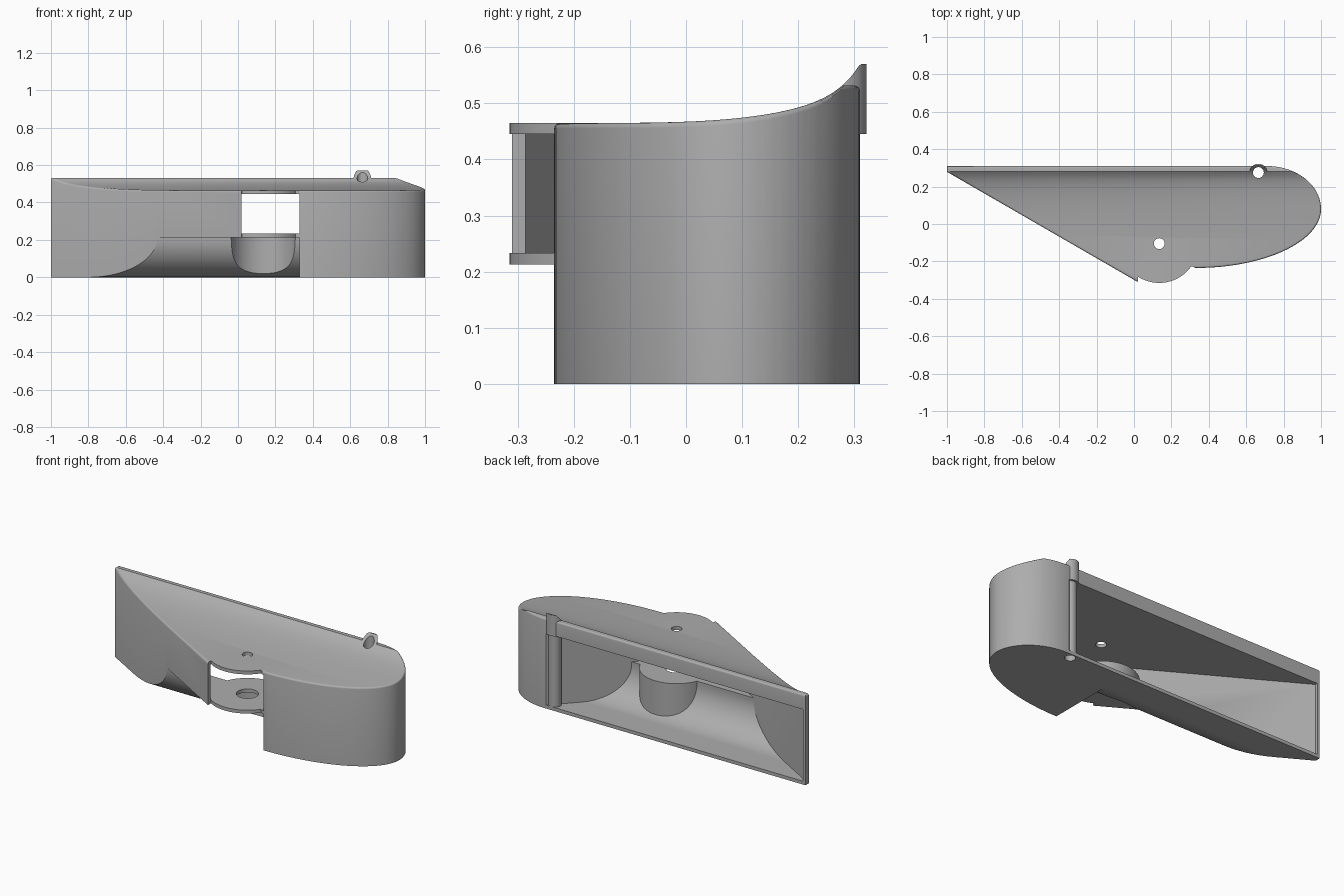
import bpy, bmesh, math
from mathutils import Vector

if "Cube" in bpy.data.objects:
    bpy.data.objects.remove(bpy.data.objects["Cube"])

grey = bpy.data.materials.new("plain_grey")
grey.use_nodes = True
COLOUR = (0.42, 0.42, 0.42, 1)
grey.diffuse_color = COLOUR
grey.node_tree.nodes["Principled BSDF"].inputs["Base Color"].default_value = COLOUR

PIVOT = (0.135, -0.105)
SCREW = (0.665, 0.275)
RIM = 0.465        # height of the flat front part of the lid
CEILING = 0.445
SHELF = 0.213      # underside of the lower lug
SLOPE = math.tan(math.radians(30))


def arc(cx, cy, rx, ry, a0, a1, n):
    """Points on an ellipse from angle a0 to a1 in degrees."""
    angles = [math.radians(a0 + (a1 - a0) * i / n) for i in range(n + 1)]
    return [(cx + rx * math.cos(a), cy + ry * math.sin(a)) for a in angles]


def prism(name, points, lo, hi, along_x=False):
    """Extrude a profile: xy upwards, or yz along x."""
    bm = bmesh.new()
    place = (lambda p: (lo, p[0], p[1])) if along_x else (lambda p: (p[0], p[1], lo))
    face = bm.faces.new([bm.verts.new(place(p)) for p in points])
    ext = bmesh.ops.extrude_face_region(bm, geom=[face])
    move = Vector((hi - lo, 0, 0)) if along_x else Vector((0, 0, hi - lo))
    bmesh.ops.translate(bm, vec=move, verts=[v for v in ext["geom"] if isinstance(v, bmesh.types.BMVert)])
    bmesh.ops.recalc_face_normals(bm, faces=bm.faces)
    mesh = bpy.data.meshes.new(name)
    bm.to_mesh(mesh)
    bm.free()
    mesh.materials.append(grey)
    obj = bpy.data.objects.new(name, mesh)
    bpy.context.collection.objects.link(obj)
    return obj


def cylinder(name, centre, r, lo, hi, n=64):
    return prism(name, arc(*centre, r, r, 0, 360, n)[:-1], lo, hi)


def boolean(obj, cutter, operation="DIFFERENCE"):
    mod = obj.modifiers.new("cut", "BOOLEAN")
    mod.operation, mod.object, mod.solver = operation, cutter, "EXACT"
    bpy.context.view_layer.objects.active = obj
    bpy.ops.object.modifier_apply(modifier=mod.name)
    bpy.data.objects.remove(cutter)


def sweep_lid(obj, limit, bevel=0.0):
    """Round the top rim, then lift the top along a curve rising to the back."""
    bm = bmesh.new()
    bm.from_mesh(obj.data)
    if bevel:
        lug = Vector(PIVOT)
        rim = [e for e in bm.edges if all(v.co.z > CEILING + 0.01 for v in e.verts)
               and all((v.co.xy - lug).length > 0.215 for v in e.verts)]
        bmesh.ops.bevel(bm, geom=rim, offset=bevel, segments=4, profile=0.5,
                        affect="EDGES", clamp_overlap=True)
    for i in range(1, 40):
        y = -0.2 + 0.52 * math.sqrt(i / 40)
        bmesh.ops.bisect_plane(bm, geom=bm.verts[:] + bm.edges[:] + bm.faces[:],
                               plane_co=(0, y, 0), plane_no=(0, 1, 0), dist=0.0002)
    for v in bm.verts:
        if v.co.z > CEILING - 0.02 and (bevel or v.co.z > CEILING + 0.01):
            t = min(1, max(0, (v.co.y + 0.24) / 0.55))
            v.co.z += min(0.065 * t ** 4 + 0.04 * t ** 16, limit)
    bm.to_mesh(obj.data)
    bm.free()


# Housing outline: straight back, pointed end, slanted front, lug, rounded end
tip_x, tip_y = 0.02, -0.31
outline = [(-1, 0.31), (-1, tip_y + SLOPE * (tip_x + 1)), (tip_x, tip_y)]
outline += arc(*PIVOT, 0.21, 0.21, -123, -35, 24)
outline += arc(0.33, 0.08, 0.67, 0.315, -90, 0, 32)
outline += arc(0.71, 0.08, 0.29, 0.23, 0, 90, 24)[1:]
housing = prism("housing", outline, 0, RIM)
sweep_lid(housing, 0.067, bevel=0.017)

# Hollow inside, open at the back and between the lugs
inner_y = tip_y + 0.024
room = [(-0.985, 0.5), (-0.985, inner_y + SLOPE * (tip_x + 0.985)), (tip_x, inner_y),
        (tip_x, -0.5), (0.33, -0.5), (0.33, -0.08), (0.70, 0.31), (0.70, 0.5)]
cavity = prism("cavity_cutter", room, -0.1, 0.7)
section = [(0.6, 0.02)] + arc(0.165, 0.215, 0.195, 0.195, 270, 180, 24)
section += [(-0.03, 0.233), (-0.6, 0.233), (-0.6, CEILING), (0.6, CEILING)]
boolean(cavity, prism("floor_section", section, -1.2, 1.2, True), "INTERSECT")
boolean(cavity, cylinder("bulge", PIVOT, 0.2, -0.2, 0.233))
boolean(housing, cavity)

# Rounded underside and round clearance below the lower lug
under = [(-0.6, -0.1), (0.165, -0.1)] + arc(0.165, 0.215, 0.215, 0.215, 270, 180, 24)
under += [(-0.05, SHELF), (-0.6, SHELF)]
boolean(housing, prism("underside_cutter", under, -1.2, 0.33, True))
boolean(housing, cylinder("clearance_cutter", PIVOT, 0.18, -0.1, SHELF))

# Pivot holes
boolean(housing, cylinder("upper_hole_cutter", PIVOT, 0.029, 0.4, 0.6, 32))
boolean(housing, cylinder("lower_hole_cutter", PIVOT, 0.06, 0.1, 0.3, 32))

# Screw boss on the lid and screw column beside the opening
boss = cylinder("screw_boss", SCREW, 0.047, CEILING, RIM, 48)
sweep_lid(boss, 0.105)
column = cylinder("screw_column", SCREW, 0.035, 0.01, CEILING + 0.01, 32)
parts = [housing, boss, column]
for part in parts:
    boolean(part, cylinder("screw_hole_cutter", SCREW, 0.029, -0.1, 0.8, 32))

# Smooth shading with sharp edges kept
bpy.ops.object.select_all(action="DESELECT")
for part in parts:
    part.select_set(True)
bpy.context.view_layer.objects.active = housing
bpy.ops.object.shade_smooth_by_angle(angle=math.radians(30))
